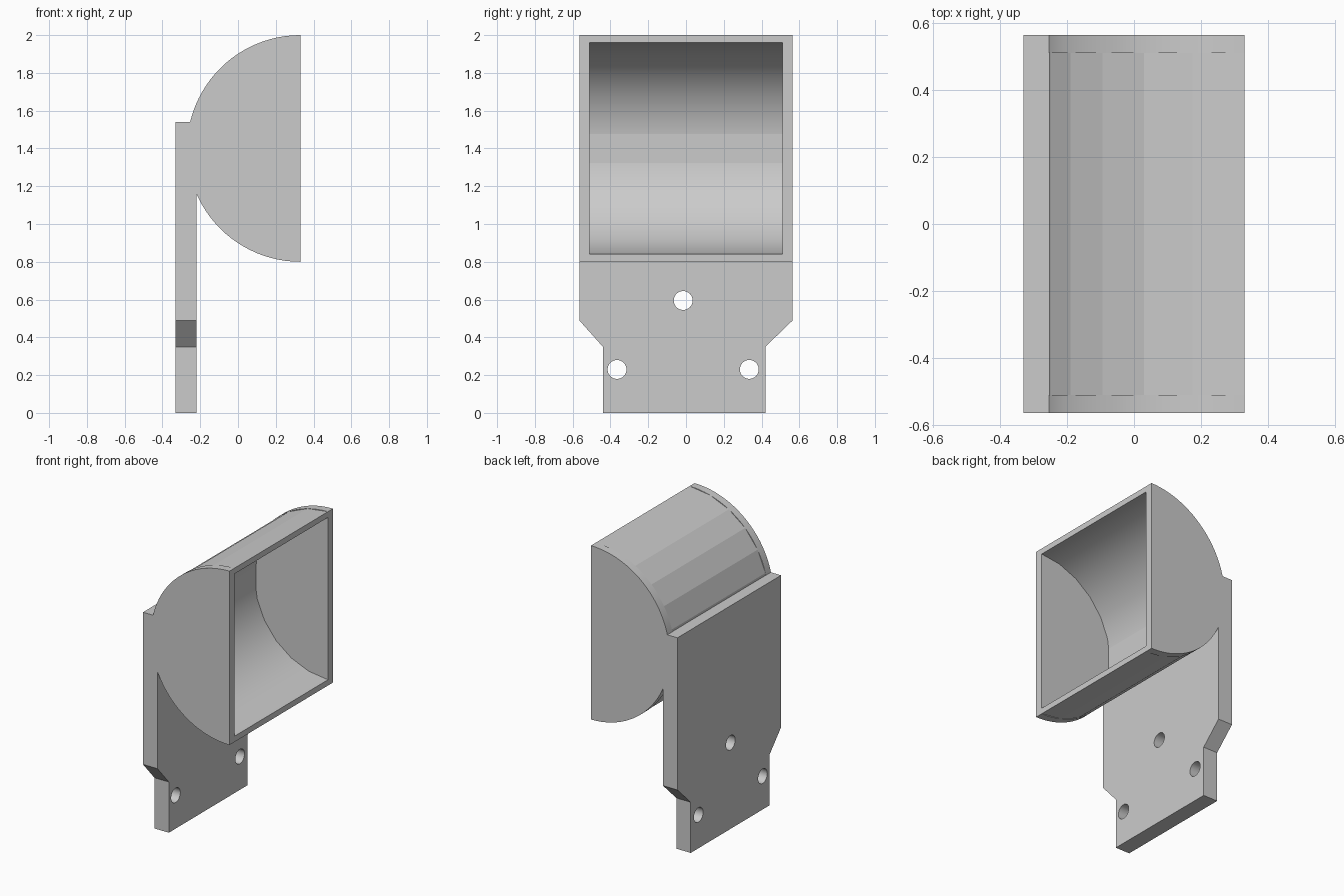
import bpy, math

cube = bpy.data.objects.get("Cube")
if cube:
    bpy.data.objects.remove(cube, do_unlink=True)

grey = bpy.data.materials.new("light_grey")
grey.use_nodes = True
colour = (0.6, 0.6, 0.6, 1)
grey.diffuse_color = colour
grey.node_tree.nodes["Principled BSDF"].inputs["Base Color"].default_value = colour

FRONT_X, BACK_X = 0.33, -0.33
HALF_WIDTH, INNER_HALF = 0.565, 0.51
CENTRE_Z, RADIUS, INNER_RADIUS = 1.4, 0.6, 0.56


def extrude(name, outline, offset):
    """Solid made by sweeping a closed outline along an offset."""
    n = len(outline)
    far = [tuple(a + b for a, b in zip(p, offset)) for p in outline]
    faces = [(i, (i + 1) % n, n + (i + 1) % n, n + i) for i in range(n)]
    faces += [tuple(reversed(range(n))), tuple(range(n, 2 * n))]
    mesh = bpy.data.meshes.new(name)
    mesh.from_pydata(list(outline) + far, [], faces)
    obj = bpy.data.objects.new(name, mesh)
    bpy.context.collection.objects.link(obj)
    mesh.materials.append(grey)
    select(obj)
    bpy.ops.object.mode_set(mode="EDIT")
    bpy.ops.mesh.select_all(action="SELECT")
    bpy.ops.mesh.normals_make_consistent(inside=False)
    bpy.ops.object.mode_set(mode="OBJECT")
    return obj


def select(obj):
    bpy.ops.object.select_all(action="DESELECT")
    obj.select_set(True)
    bpy.context.view_layer.objects.active = obj


def smooth(obj):
    select(obj)
    bpy.ops.object.shade_smooth_by_angle(angle=math.radians(30))


def arc(radius, segments, y):
    """Half circle bulging towards the back, from top to bottom."""
    angles = [math.pi * i / segments for i in range(segments + 1)]
    return [(FRONT_X - radius * math.sin(a), y, CENTRE_Z + radius * math.cos(a))
            for a in angles]


# Mounting plate with a narrowed foot
plate_outline = [(-0.44, 0), (0.42, 0), (0.42, 0.35), (HALF_WIDTH, 0.49),
                 (HALF_WIDTH, 1.54), (-HALF_WIDTH, 1.54),
                 (-HALF_WIDTH, 0.49), (-0.44, 0.35)]
plate = extrude("mounting_plate", [(BACK_X, y, z) for y, z in plate_outline],
                (0.11, 0, 0))

# Screw holes
for y, z in [(-0.015, 0.595), (-0.365, 0.23), (0.335, 0.23)]:
    bpy.ops.mesh.primitive_cylinder_add(vertices=32, radius=0.05, depth=0.4,
                                        location=(-0.275, y, z),
                                        rotation=(0, math.pi / 2, 0))
    cutter = bpy.context.object
    cutter.name = "hole_cutter"
    cutter.hide_render = True
    cut = plate.modifiers.new("screw_hole", "BOOLEAN")
    cut.operation = "DIFFERENCE"
    cut.solver = "EXACT"
    cut.object = cutter
    select(plate)
    bpy.ops.object.modifier_apply(modifier=cut.name)
    bpy.data.objects.remove(cutter, do_unlink=True)
smooth(plate)

# Half-round end walls
for name, y in [("front_end_wall", -HALF_WIDTH), ("back_end_wall", INNER_HALF)]:
    wall = extrude(name, arc(RADIUS, 48, y), (0, HALF_WIDTH - INNER_HALF, 0))
    smooth(wall)

# Faceted curved shell, open towards +x, smooth on the inside only
outer = arc(RADIUS, 12, -INNER_HALF)
inner = arc(INNER_RADIUS, 12, -INNER_HALF)
shell = extrude("curved_shell", outer + inner[::-1], (0, 2 * INNER_HALF, 0))
smooth(shell)
for face in shell.data.polygons:
    dx = FRONT_X - face.center.x
    dz = face.center.z - CENTRE_Z
    if face.normal.x * -dx + face.normal.z * dz > 0.1:
        face.use_smooth = False
